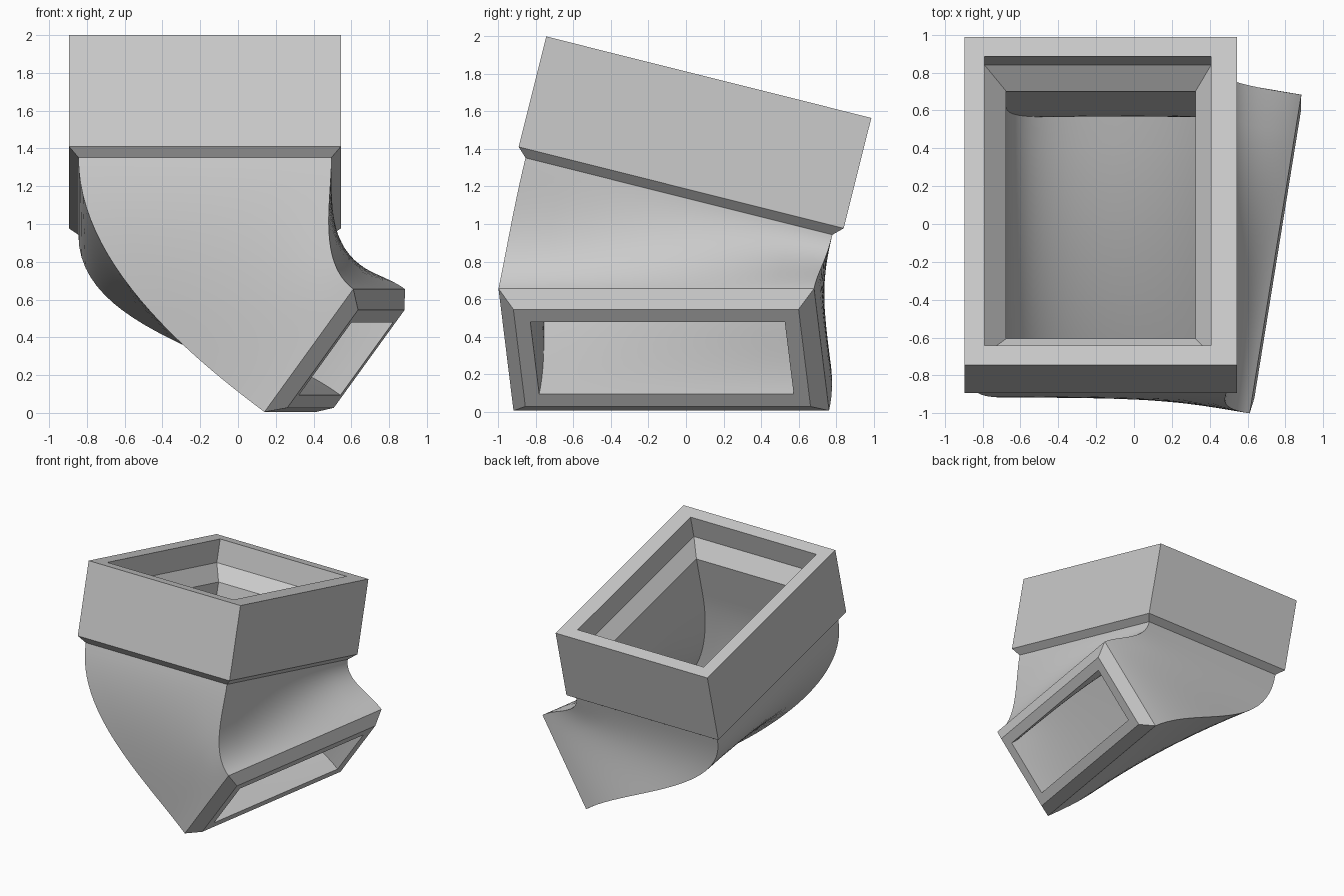
import bpy
import math
from mathutils import Vector

cube = bpy.data.objects.get("Cube")
if cube:
    bpy.data.objects.remove(cube, do_unlink=True)

STEPS = 24   # sections along the bend
SPLIT = 8    # divisions across each bent side

grey = bpy.data.materials.new("light_grey")
grey.use_nodes = True
grey.diffuse_color = (0.6, 0.6, 0.6, 1)
grey.node_tree.nodes["Principled BSDF"].inputs["Base Color"].default_value = (0.6, 0.6, 0.6, 1)


class Mouth:
    """A rectangular end of the duct, with its own tilted axes."""

    def __init__(self, origin, across, along, width, length):
        self.origin = Vector(origin)
        self.across = Vector(across).normalized()
        self.along = Vector(along).normalized()
        self.flow = self.along.cross(self.across).normalized()
        self.width, self.length = width, length

    def ring(self, inset, depth, right=None):
        """Four corners, inset from the edge and moved along the flow."""
        right = inset if right is None else right
        a0, a1 = inset, self.width - right
        b0, b1 = inset, self.length - inset
        return [self.origin + self.across * a + self.along * b + self.flow * depth
                for a, b in ((a0, b0), (a1, b0), (a1, b1), (a0, b1))]


def make_loft(name, rings, closed=False):
    """Skin a list of equal rings with quads."""
    n = len(rings[0])
    verts = [p for ring in rings for p in ring]
    count = len(rings)
    faces = []
    for r in range(count if closed else count - 1):
        s = (r + 1) % count
        for i in range(n):
            j = (i + 1) % n
            faces.append((r * n + i, s * n + i, s * n + j, r * n + j))
    mesh = bpy.data.meshes.new(name)
    mesh.from_pydata(verts, [], faces)
    mesh.materials.append(grey)
    obj = bpy.data.objects.new(name, mesh)
    bpy.context.collection.objects.link(obj)
    return obj


def bend(start, end, flow0, flow1):
    """Rings that curve from one rectangle to another along both flows."""
    rings = []
    for k in range(STEPS + 1):
        t = k / STEPS
        s = 1 - t
        corners = []
        for p, q in zip(start, end):
            h = (q - p).length / 3
            corners.append(p * s**3 + (p + flow0 * h) * (3 * s * s * t)
                           + (q - flow1 * h) * (3 * s * t * t) + q * t**3)
        rings.append([corners[i].lerp(corners[(i + 1) % 4], m / SPLIT)
                      for i in range(4) for m in range(SPLIT)])
    return rings


inlet = Mouth((-0.895, -0.745, 2.0), (1, 0, 0), (0, 0.97, -0.243), 1.44, 1.787)
outlet = Mouth((0.14, -0.92, 0.005), (0.47, -0.08, 0.65), (0.16, 0.987, 0), 0.807, 1.705)

neck_outer = inlet.ring(0.05, 0.655)
neck_inner = inlet.ring(0.22, 0.655)
throat = inlet.ring(0.22, 0.305)
end_outer = outlet.ring(0, 0)
end_inner = outlet.ring(0.165, 0.075)

# Thick collar with a bevelled foot and a funnel into the throat
collar = make_loft("inlet_collar", [
    neck_inner, throat,
    inlet.ring(0.106, 0.19, 0.138), inlet.ring(0.106, 0, 0.138),
    inlet.ring(0, 0), inlet.ring(0, 0.607), neck_outer])

# Curved outer and inner walls
shell = make_loft("duct_outer_wall", bend(neck_outer, end_outer, inlet.flow, outlet.flow))
lining = make_loft("duct_inner_wall", bend(neck_inner, end_inner, inlet.flow, outlet.flow)[::-1])

# Bevelled frame around the outlet
frame = make_loft("outlet_frame", [end_outer, outlet.ring(0.082, 0.075), end_inner])

bpy.ops.object.select_all(action='DESELECT')
for wall in (shell, lining):
    wall.select_set(True)
bpy.context.view_layer.objects.active = shell
bpy.ops.object.shade_smooth_by_angle(angle=math.radians(30))
